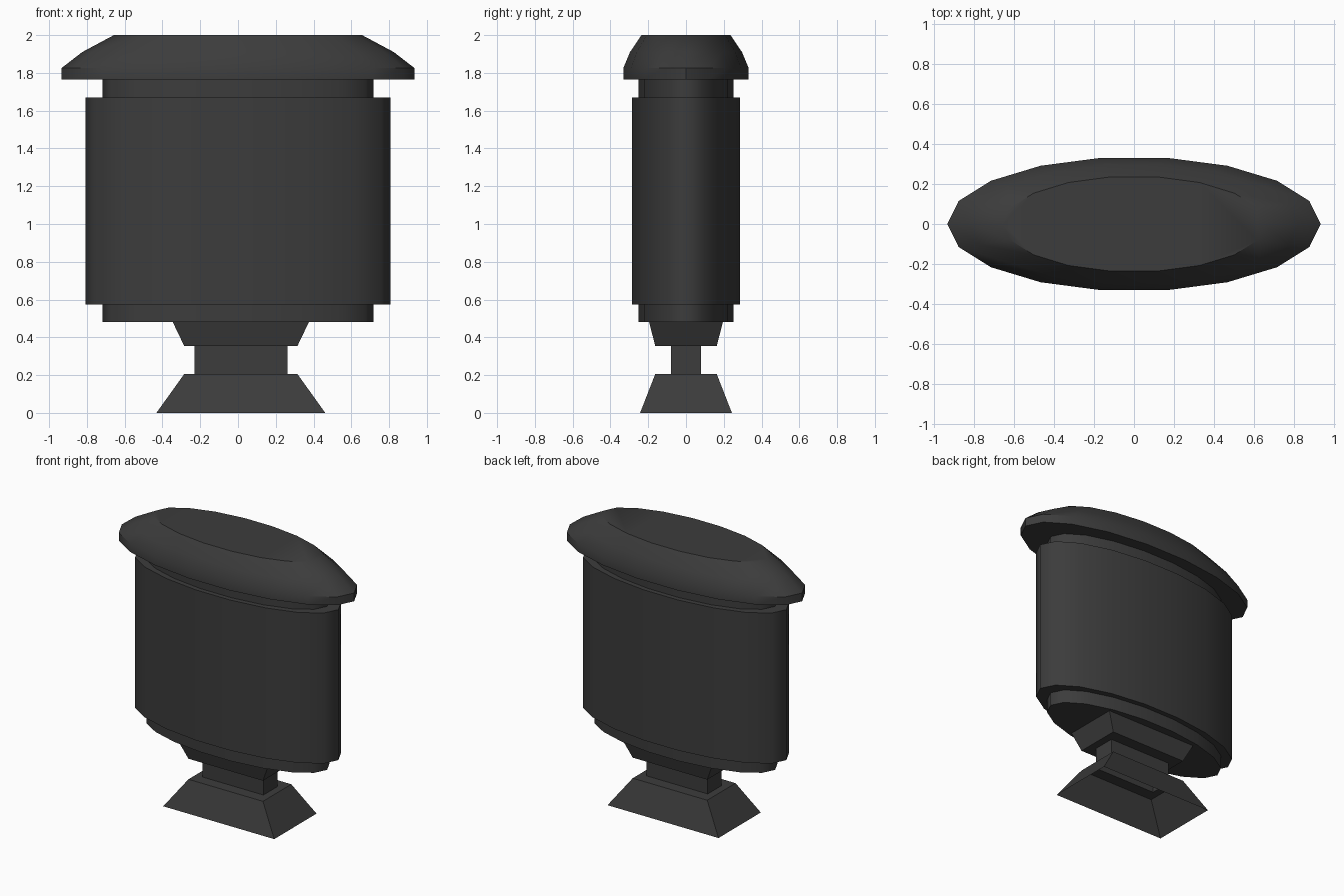
import bpy
import math

if "Cube" in bpy.data.objects:
    bpy.data.objects.remove(bpy.data.objects["Cube"])

dark = bpy.data.materials.new("dark_grey")
dark.diffuse_color = (0.045, 0.045, 0.045, 1)
dark.use_nodes = True
dark.node_tree.nodes["Principled BSDF"].inputs["Base Color"].default_value = dark.diffuse_color


def ellipse(rx, ry, z, sides=18):
    return [(rx * math.cos(2 * math.pi * i / sides),
             ry * math.sin(2 * math.pi * i / sides), z) for i in range(sides)]


def rectangle(hx, hy, z, cx=0.015):
    return [(cx + sx * hx, sy * hy, z)
            for sx, sy in ((-1, -1), (1, -1), (1, 1), (-1, 1))]


def loft(name, rings, capped=True, smooth=None):
    """Join a stack of equal-sized rings, bottom to top."""
    n = len(rings[0])
    verts = [v for ring in rings for v in ring]
    faces = [(k * n + i, k * n + (i + 1) % n,
              (k + 1) * n + (i + 1) % n, (k + 1) * n + i)
             for k in range(len(rings) - 1) for i in range(n)]
    if capped:
        faces.append(tuple(reversed(range(n))))
        faces.append(tuple(range(len(verts) - n, len(verts))))
    mesh = bpy.data.meshes.new(name)
    mesh.from_pydata(verts, [], faces)
    mesh.materials.append(dark)
    obj = bpy.data.objects.new(name, mesh)
    bpy.context.collection.objects.link(obj)
    if smooth:
        bpy.ops.object.select_all(action='DESELECT')
        obj.select_set(True)
        bpy.context.view_layer.objects.active = obj
        bpy.ops.object.shade_smooth_by_angle(angle=math.radians(smooth))
    return obj


# Flared foot and waist, open underneath
loft("pedestal", [rectangle(*r) for r in (
    (0.447, 0.243, 0.0), (0.30, 0.163, 0.205), (0.246, 0.08, 0.205),
    (0.246, 0.08, 0.355), (0.30, 0.163, 0.355), (0.36, 0.195, 0.48))],
    capped=False)

# Oval body with a narrower collar above and below
loft("body", [ellipse(*r) for r in (
    (0.718, 0.256, 0.48), (0.718, 0.256, 0.575), (0.808, 0.291, 0.575),
    (0.808, 0.291, 1.67), (0.718, 0.256, 1.67), (0.718, 0.256, 1.765))],
    smooth=55)

# Overhanging domed lid with a flat top
loft("lid", [ellipse(*r) for r in (
    (0.935, 0.337, 1.765), (0.935, 0.337, 1.825),
    (0.825, 0.301, 1.91), (0.657, 0.24, 2.0))], smooth=35)
